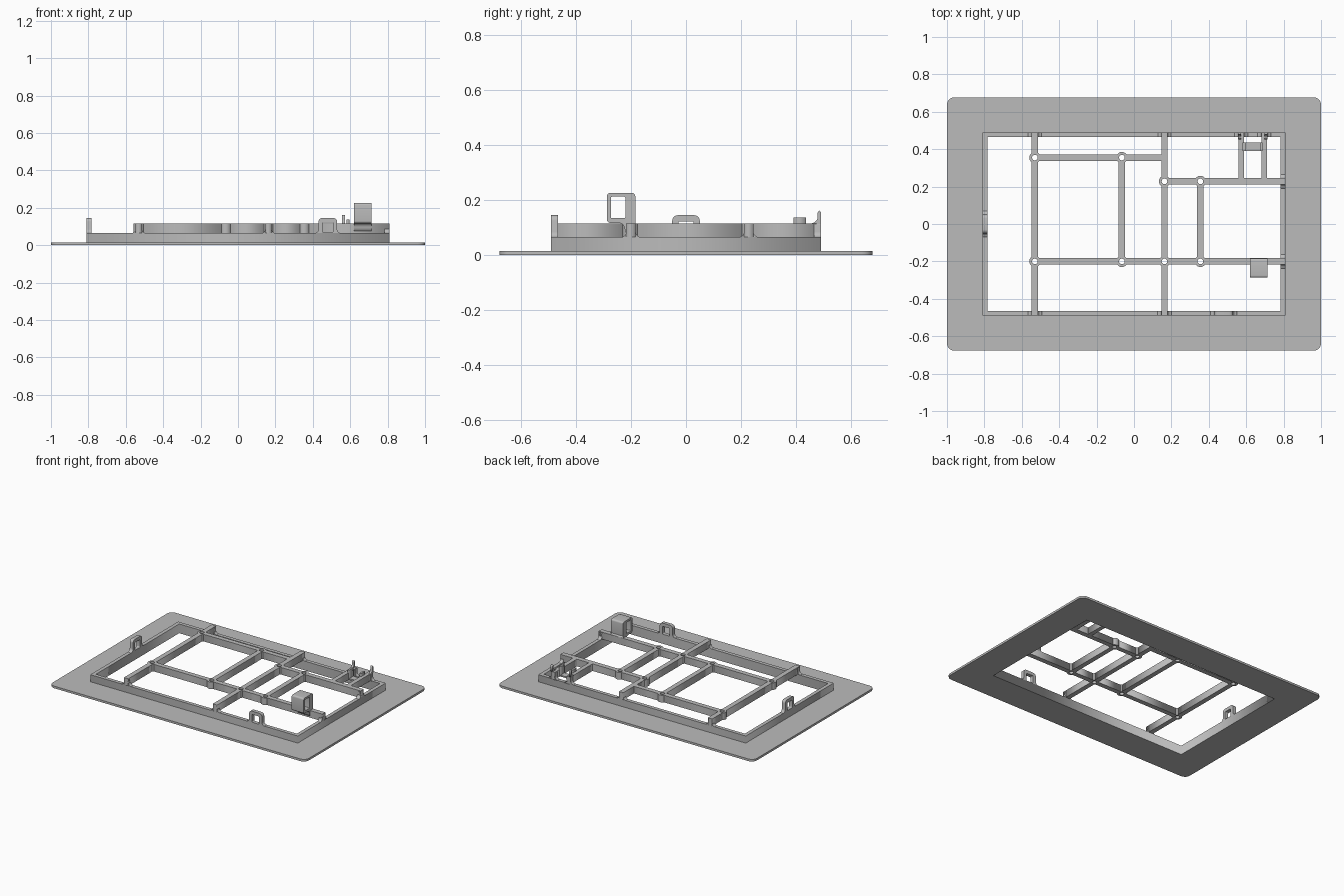
import bpy
from math import sin, cos, pi
from mathutils import Matrix, Vector

default = bpy.data.objects.get("Cube")
if default:
    bpy.data.objects.remove(default)

grey = bpy.data.materials.new("plastic_grey")
grey.use_nodes = True
tone = (0.5, 0.5, 0.5, 1)
grey.diffuse_color = tone
grey.node_tree.nodes["Principled BSDF"].inputs["Base Color"].default_value = tone

LEDGE, TOP = 0.065, 0.115          # top of the low wall, top of the ribs
WALL_X, WALL_Y, THICK = 0.81, 0.49, 0.026
RIB = 0.034

# Axes (profile u, profile v, extrusion) for each plane
PLANES = {
    "xy": ((1, 0, 0), (0, 1, 0), (0, 0, 1)),
    "xz": ((1, 0, 0), (0, 0, 1), (0, -1, 0)),
    "yz": ((0, 1, 0), (0, 0, 1), (1, 0, 0)),
}


def plate(name, loops, lo, hi, plane="xy"):
    """Extrude outlines (first outer, then holes) from lo to hi."""
    curve = bpy.data.curves.new(name, "CURVE")
    curve.dimensions = "2D"
    curve.fill_mode = "BOTH"
    curve.extrude = (hi - lo) / 2
    for loop in loops:
        spline = curve.splines.new("POLY")
        spline.points.add(len(loop) - 1)
        for point, (u, v) in zip(spline.points, loop):
            point.co = (u, v, 0, 1)
        spline.use_cyclic_u = True
    temp = bpy.data.objects.new(name, curve)
    bpy.context.collection.objects.link(temp)
    mesh = bpy.data.meshes.new_from_object(temp)
    bpy.data.objects.remove(temp)
    axes = [Vector(a) for a in PLANES[plane]]
    mid = (lo + hi) / 2 * (-1 if plane == "xz" else 1)
    turn = Matrix(axes).transposed().to_4x4()
    mesh.transform(turn @ Matrix.Translation((0, 0, mid)))
    mesh.materials.clear()
    mesh.materials.append(grey)
    obj = bpy.data.objects.new(name, mesh)
    bpy.context.collection.objects.link(obj)
    return obj


def arc(cu, cv, r, start, end, n=5):
    return [(cu + r * cos(start + (end - start) * i / n),
             cv + r * sin(start + (end - start) * i / n)) for i in range(n + 1)]


def rect(u0, u1, v0, v1, r=0.0):
    if r == 0:
        return [(u0, v0), (u1, v0), (u1, v1), (u0, v1)]
    return (arc(u1 - r, v0 + r, r, -pi / 2, 0) + arc(u1 - r, v1 - r, r, 0, pi / 2)
            + arc(u0 + r, v1 - r, r, pi / 2, pi) + arc(u0 + r, v0 + r, r, pi, 1.5 * pi))


def circle(u, v, r):
    return arc(u, v, r, 0, 2 * pi, 24)[:-1]


def box(name, x0, x1, y0, y1, z0, z1):
    return plate(name, [rect(x0, x1, y0, y1)], z0, z1)


def flared(c, half, top, flare=0.02, r=0.004):
    """Upright outline with rounded top corners and a concave flared foot."""
    foot = LEDGE - 0.003
    right = ([(half + flare, foot)]
             + arc(half + flare, LEDGE + flare, flare, 1.5 * pi, pi)
             + arc(half - r, top - r, r, 0, pi / 2))
    return [(c + u, v) for u, v in right] + [(c - u, v) for u, v in reversed(right)]


# Flange and low wall around the opening
inner = rect(-WALL_X + THICK, WALL_X - THICK, -WALL_Y + THICK, WALL_Y - THICK)
plate("flange", [rect(-1, 1, -0.677, 0.677, 0.04), inner], 0, 0.015)
plate("rim_wall", [rect(-WALL_X, WALL_X, -WALL_Y, WALL_Y), inner], 0.014, LEDGE)

# Hollow bosses where the ribs cross
XA, XB, XC, XD = -0.53, -0.065, 0.163, 0.355
YA, YB, YC = -0.2, 0.228, 0.355
bosses = [(XA, YA), (XB, YA), (XC, YA), (XD, YA),
          (XA, YC), (XB, YC), (XC, YB), (XD, YB)]
for x, y in bosses:
    plate("boss", [circle(x, y, 0.03), circle(x, y, 0.015)], LEDGE, TOP)


def rib(fixed, stops, along):
    """Rib pieces between stops, leaving boss holes open."""
    for a, b in zip(stops, stops[1:]):
        ends = []
        for s, sign in ((a, 1), (b, -1)):
            spot = (s, fixed) if along == "x" else (fixed, s)
            ends.append(s + sign * 0.022 if spot in bosses else s)
        span, side = ends, (fixed - RIB / 2, fixed + RIB / 2)
        if along == "x":
            box("rib", *span, *side, LEDGE, TOP)
        else:
            box("rib", *side, *span, LEDGE, TOP)


rib(XA, [-WALL_Y, YA, YC, WALL_Y], "y")
rib(XC, [-WALL_Y, YA, YB, WALL_Y], "y")
rib(XB, [YA, YC], "y")
rib(XD, [YA, YB], "y")
rib(YA, [XA, XB, XC, XD, WALL_X], "x")
rib(YB, [XC, XD, WALL_X], "x")
rib(YC, [XA, XB, XC - RIB / 2], "x")

# Latch arms at the back
ARMS = (0.573, 0.696)
for x in ARMS:
    box("latch_arm", x - 0.015, x + 0.015, YB, WALL_Y, LEDGE, TOP)

# Flared posts where ribs meet the wall
for x in (XA, XC):
    plate("front_post", [flared(x, RIB / 2, TOP)], -WALL_Y, -WALL_Y + THICK, "xz")
for x in (XA, XC) + ARMS:
    plate("back_post", [flared(x, 0.016, TOP)], WALL_Y - THICK, WALL_Y, "xz")
for y in (YA, YB):
    plate("side_post", [flared(y, RIB / 2, TOP)], WALL_X - THICK, WALL_X, "yz")

# Pierced tabs on the front and right walls
plate("front_tab", [flared(0.48, 0.05, 0.145, r=0.02),
                    rect(0.452, 0.508, LEDGE + 0.002, 0.122, 0.006)],
      -WALL_Y, -WALL_Y + THICK, "xz")
plate("side_tab", [flared(0, 0.05, 0.145, r=0.02),
                   rect(-0.028, 0.028, LEDGE + 0.002, 0.122, 0.006)],
      -WALL_X, -WALL_X + THICK, "yz")

# Latch pins with a curved foot, and the cradle between the arms
for x in (0.563, 0.706):
    pin = [(0.49, TOP - 0.002), (0.49, 0.155), (0.484, 0.162), (0.478, 0.155)]
    pin += arc(0.453, TOP + 0.025, 0.025, 0, -pi / 2)
    plate("latch_pin", [pin], x - 0.008, x + 0.008, "yz")
box("cradle_floor", 0.585, 0.684, 0.39, 0.436, 0.067, 0.077)
for x in (0.588, 0.681):
    box("cradle_side", x - 0.007, x + 0.007, 0.39, 0.436, 0.067, 0.136)

# Square hook loop on the front rib
plate("hook_loop", [rect(-0.287, -0.184, 0.117, 0.226, 0.012),
                    rect(-0.273, -0.22, 0.134, 0.212, 0.004)], 0.62, 0.714, "yz")
plate("hook_foot", [[(-0.184, 0.07), (-0.184, 0.13), (-0.25, 0.13), (-0.25, 0.118)]
                    + arc(-0.247, 0.093, 0.025, pi / 2, 0) + [(-0.215, 0.07)]],
      0.62, 0.714, "yz")
